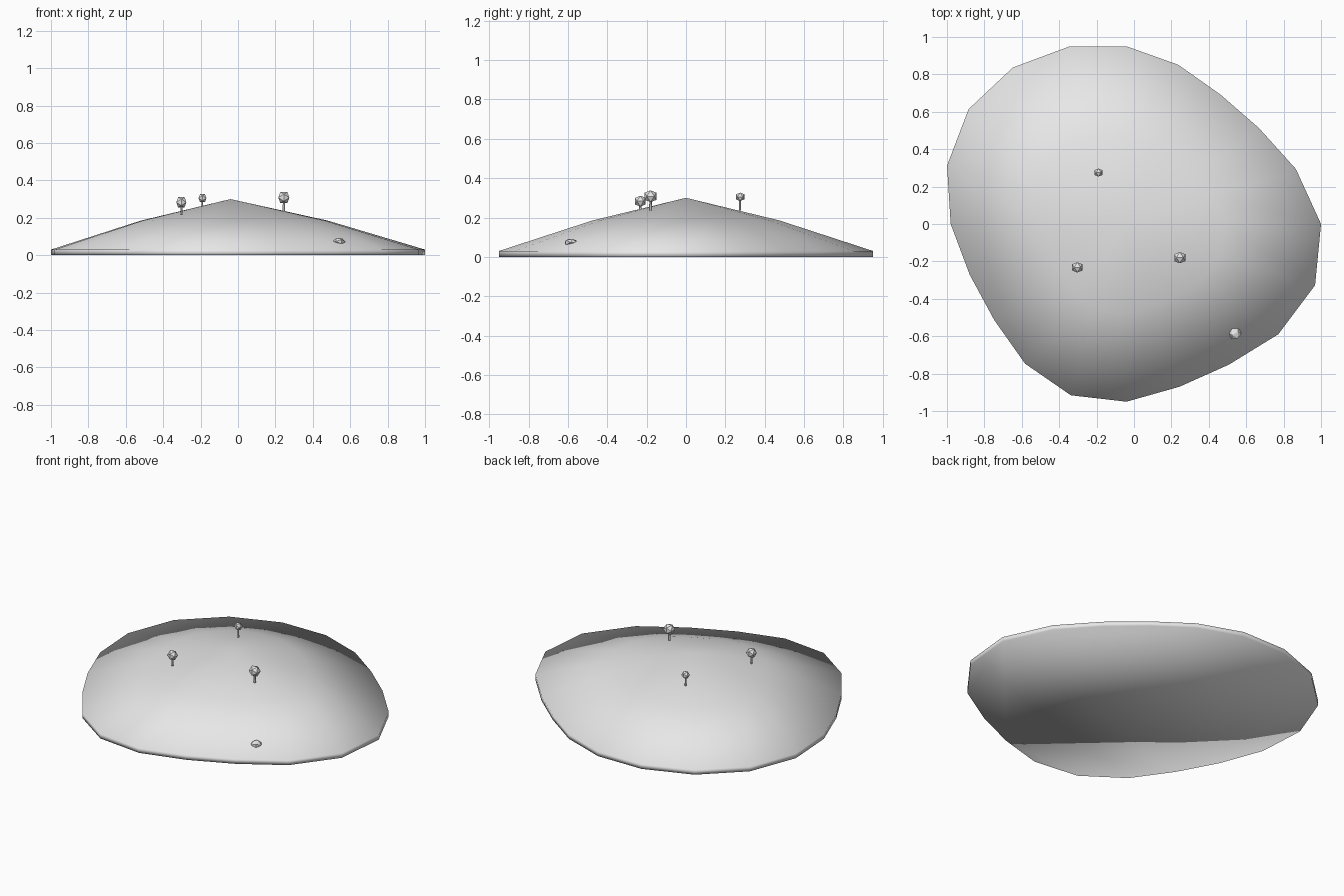
import bpy, bmesh, math
from mathutils import Vector, Matrix

if "Cube" in bpy.data.objects:
    bpy.data.objects.remove(bpy.data.objects["Cube"])

grey = bpy.data.materials.new("plain_grey")
grey.diffuse_color = (0.8, 0.8, 0.8, 1)
grey.use_nodes = True
grey.node_tree.nodes["Principled BSDF"].inputs["Base Color"].default_value = grey.diffuse_color


def finish(name, bm, smooth=False):
    bmesh.ops.recalc_face_normals(bm, faces=bm.faces)
    me = bpy.data.meshes.new(name)
    bm.to_mesh(me)
    bm.free()
    for p in me.polygons:
        p.use_smooth = smooth
    me.materials.append(grey)
    ob = bpy.data.objects.new(name, me)
    bpy.context.collection.objects.link(ob)
    return ob


# Island hill: uneven outline, lofted through three rings up to a peak
RADII = [1.04, .952, .874, .855, .895, .95, .997, 1.034, 1.044, 1.009,
         .94, .881, .874, .923, .963, .95, .915, .93, 1.003, 1.06]
N = len(RADII)
CX = -0.04
bm = bmesh.new()
rings = []
for scale, z in ((1, 0), (1, 0.03), (0.5, 0.185)):
    rings.append([bm.verts.new((CX + r * scale * math.cos(math.tau * i / N),
                                r * scale * math.sin(math.tau * i / N), z))
                  for i, r in enumerate(RADII)])
for a, b in zip(rings, rings[1:]):
    for i in range(N):
        j = (i + 1) % N
        bm.faces.new((a[i], a[j], b[j], b[i]))
peak = bm.verts.new((CX, 0, 0.3))
for i in range(N):
    bm.faces.new((rings[2][i], rings[2][(i + 1) % N], peak))
bm.faces.new(rings[0][::-1])
finish("island_hill", bm, smooth=True)


# Trees: thin trunk and a twenty-sided crown
def icosahedron(radius, centre):
    t = (1 + math.sqrt(5)) / 2
    k = radius / math.hypot(1, t)
    bm = bmesh.new()
    for a in (-1, 1):
        for b in (-t, t):
            for v in ((a, 0, b), (0, b, a), (b, a, 0)):
                bm.verts.new(Vector(v) * k + Vector(centre))
    bmesh.ops.convex_hull(bm, input=bm.verts)
    return bm


TREES = [(0.245, -0.18, 0.235, 0.308, 0.035),
         (-0.303, -0.232, 0.215, 0.283, 0.032),
         (-0.19, 0.275, 0.235, 0.305, 0.025)]
for n, (x, y, base, crown_z, r) in enumerate(TREES, 1):
    bm = bmesh.new()
    bmesh.ops.create_cone(bm, cap_ends=True, segments=6, radius1=r * 0.22, radius2=r * 0.16,
                          depth=crown_z - base,
                          matrix=Matrix.Translation((x, y, (base + crown_z) / 2)))
    finish(f"tree_trunk_{n}", bm)
    finish(f"tree_crown_{n}", icosahedron(r, (x, y, crown_z)))

# Rock: flattened, half sunk into the slope
bm = icosahedron(0.035, (0, 0, 0))
bmesh.ops.transform(bm, verts=bm.verts,
                    matrix=Matrix.Translation((0.54, -0.585, 0.073))
                    @ Matrix.Diagonal((1, 1, 0.6, 1)) @ Matrix.Rotation(0.5, 4, 'Z'))
finish("rock", bm)
